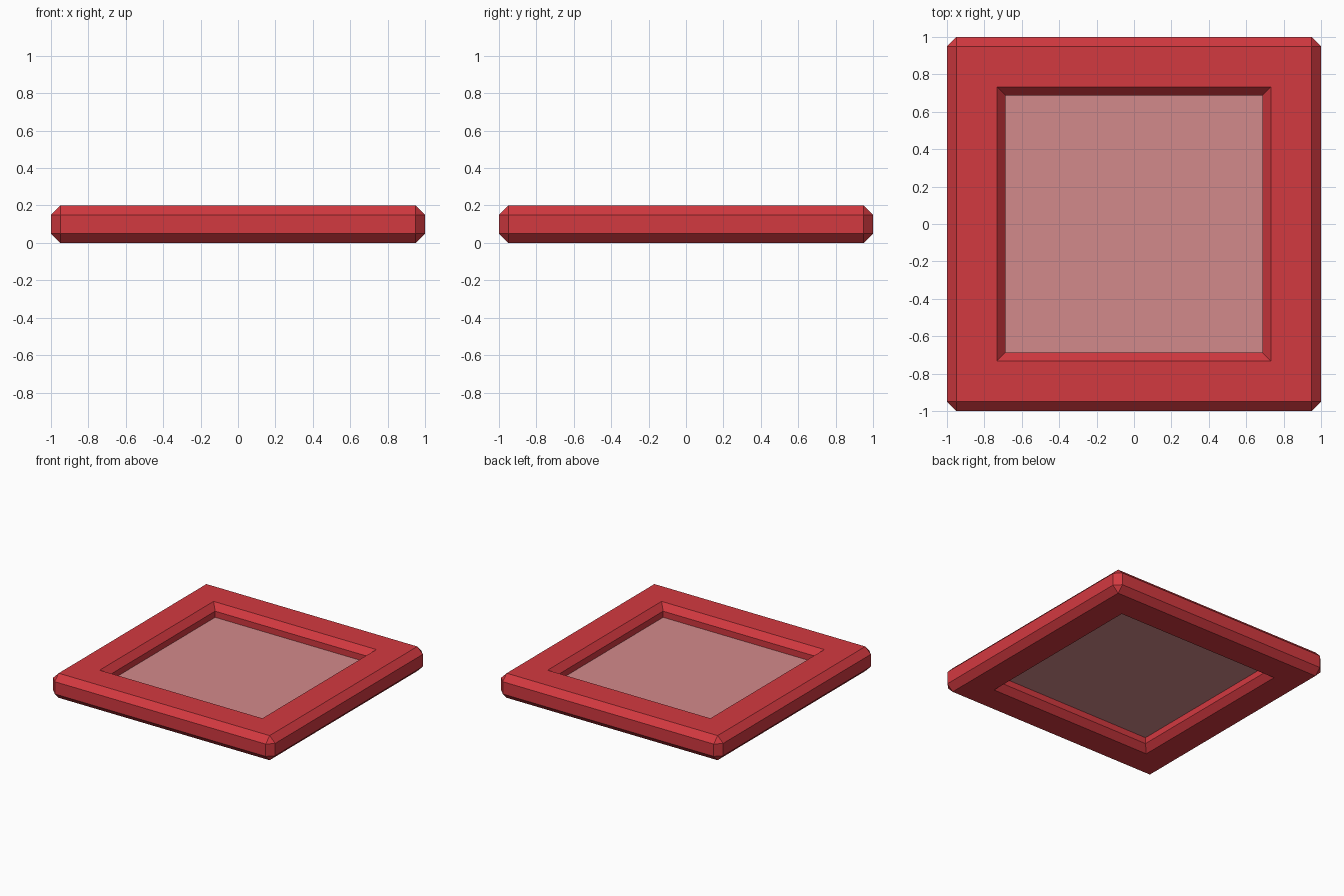
import bpy, bmesh
from mathutils import Matrix

if "Cube" in bpy.data.objects:
    bpy.data.objects.remove(bpy.data.objects["Cube"])


def material(name, rgb):
    m = bpy.data.materials.new(name)
    m.diffuse_color = (*rgb, 1)
    m.use_nodes = True
    m.node_tree.nodes["Principled BSDF"].inputs["Base Color"].default_value = m.diffuse_color
    return m


def add_object(name, bm, mat):
    mesh = bpy.data.meshes.new(name)
    bmesh.ops.recalc_face_normals(bm, faces=bm.faces)
    bm.to_mesh(mesh)
    bm.free()
    mesh.materials.append(mat)
    obj = bpy.data.objects.new(name, mesh)
    bpy.context.collection.objects.link(obj)
    return obj


red = material("frame red", (0.65, 0.041, 0.051))
pink = material("dusty pink", (0.65, 0.253, 0.26))

HEIGHT, BEVEL = 0.2, 0.05
OPENING, LIP = 0.687, 0.733   # half widths of the hole and its bevelled rim

# Frame: chamfered slab
bm = bmesh.new()
bmesh.ops.create_cube(bm, size=1, matrix=Matrix.Translation((0, 0, HEIGHT / 2))
                      @ Matrix.Diagonal((2, 2, HEIGHT, 1)))
bmesh.ops.bevel(bm, geom=bm.edges[:], offset=BEVEL, segments=1,
                affect='EDGES', profile=0.5)

# Opening: inset both flat sides, sink the rim bevel, then join through
bm.normal_update()
caps = [f for f in bm.faces if abs(f.normal.z) > 0.99]
rim_edges = []
for cap in caps:
    for width in (1 - BEVEL - LIP, LIP - OPENING):
        bmesh.ops.inset_region(bm, faces=[cap], thickness=width,
                               use_even_offset=True)
    z = HEIGHT - BEVEL if cap.calc_center_median().z > HEIGHT / 2 else BEVEL
    for v in cap.verts:
        v.co.z = z
    rim_edges += cap.edges[:]
bmesh.ops.delete(bm, geom=caps, context='FACES_ONLY')
bmesh.ops.bridge_loops(bm, edges=rim_edges)
add_object("frame", bm, red)

# Panel: thin sheet halfway through the opening
bm = bmesh.new()
bmesh.ops.create_grid(bm, x_segments=1, y_segments=1, size=OPENING,
                      matrix=Matrix.Translation((0, 0, HEIGHT / 2)))
add_object("panel", bm, pink)
